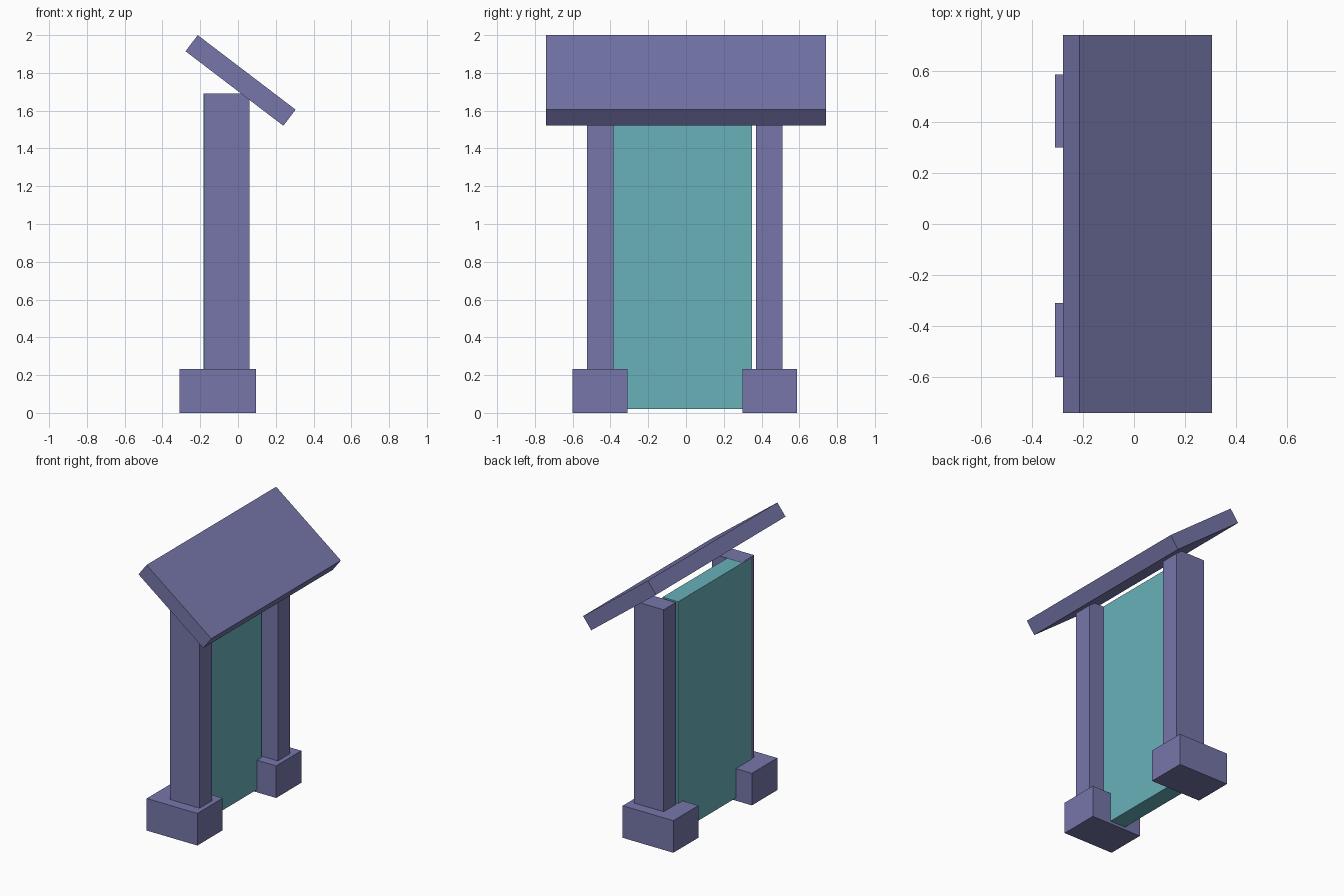
import bpy
import math

cube = bpy.data.objects.get("Cube")
if cube:
    bpy.data.objects.remove(cube, do_unlink=True)


def make_material(name, color):
    mat = bpy.data.materials.new(name)
    mat.use_nodes = True
    mat.diffuse_color = color
    mat.node_tree.nodes["Principled BSDF"].inputs["Base Color"].default_value = color
    return mat


def box(name, mat, low, high, tilt=0.0):
    """Box between two corners, optionally tilted about the y axis."""
    center = [(a + b) / 2 for a, b in zip(low, high)]
    bpy.ops.mesh.primitive_cube_add(size=1, location=center)
    obj = bpy.context.object
    obj.name = name
    obj.scale = [b - a for a, b in zip(low, high)]
    bpy.ops.object.transform_apply(location=False, rotation=False, scale=True)
    obj.rotation_euler.y = tilt
    obj.data.materials.append(mat)
    return obj


violet = make_material("muted violet", (0.18, 0.18, 0.40, 1))
teal = make_material("teal", (0.14, 0.44, 0.49, 1))

# Two posts standing on block footings: (side, post y range, footing y range)
supports = [
    ("near", (-0.525, -0.385), (-0.6, -0.31)),
    ("far", (0.37, 0.51), (0.3, 0.587)),
]
for side, post, foot in supports:
    box(side + "_footing", violet, (-0.31, foot[0], 0), (0.095, foot[1], 0.232))
    box(side + "_post", violet, (-0.178, post[0], 0.2), (0.06, post[1], 1.692))

# Display panel, let into the near post and stopping short of the far one
box("display_panel", teal, (-0.183, -0.48, 0.02), (-0.058, 0.35, 1.691))

# Sloping slab roof
length, thickness = 0.651, 0.107
x, z = 0.0135, 1.76
box("sloped_roof", violet,
    (x - length / 2, -0.74, z - thickness / 2),
    (x + length / 2, 0.74, z + thickness / 2),
    tilt=math.radians(37.3))
